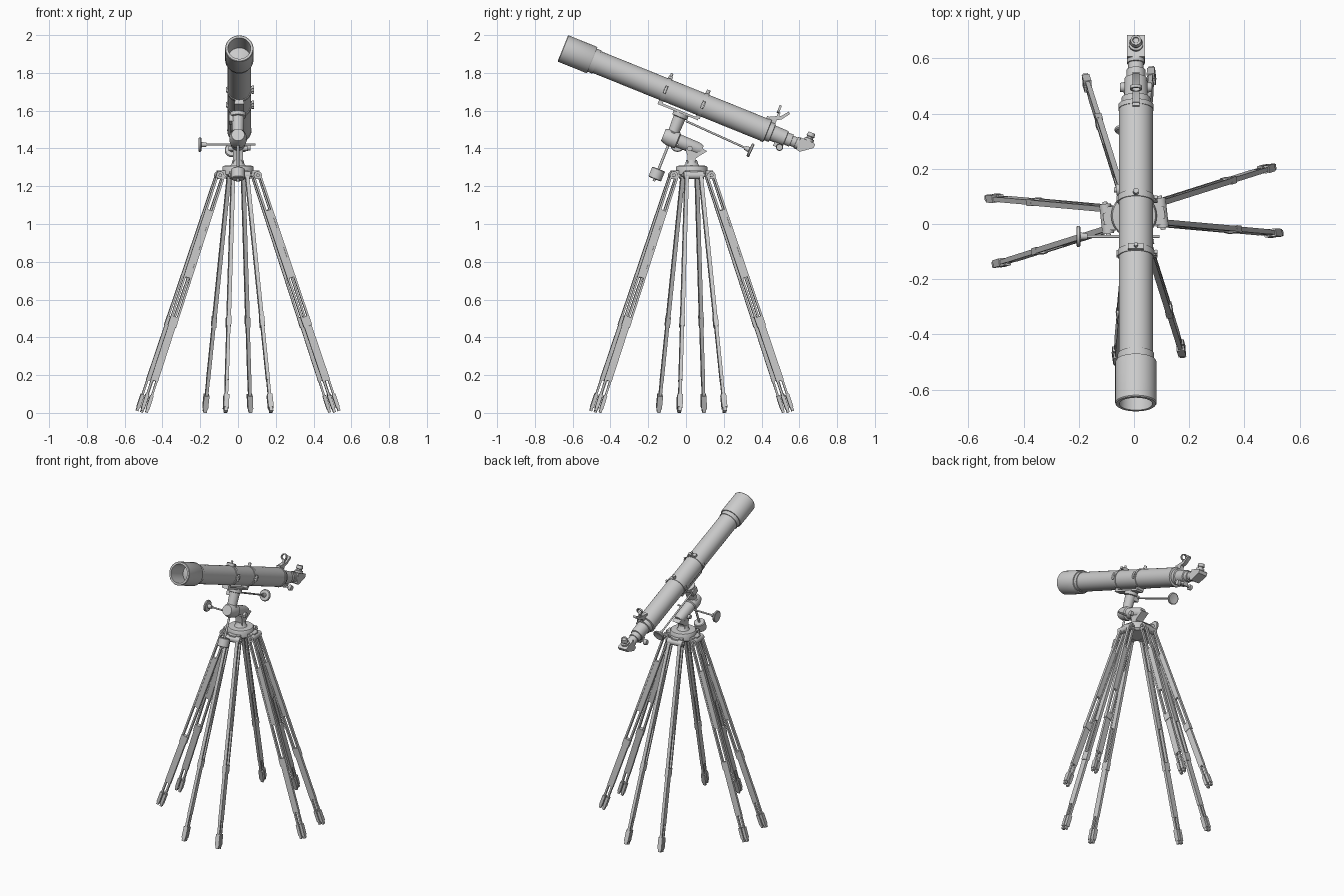
import bpy, bmesh
from math import radians, cos, sin, pi
from mathutils import Matrix, Vector

I = Matrix.Identity(4)


def finish(name, bm, M):
    bmesh.ops.remove_doubles(bm, verts=bm.verts, dist=1e-5)
    bmesh.ops.recalc_face_normals(bm, faces=bm.faces)
    me = bpy.data.meshes.new(name)
    bm.to_mesh(me)
    bm.free()
    me.shade_smooth()
    me.set_sharp_from_angle(angle=radians(32))
    ob = bpy.data.objects.new(name, me)
    ob.matrix_world = M
    bpy.context.collection.objects.link(ob)
    return ob


def lathe(name, prof, p, axis, M=I, n=40):
    """Spin (radius, distance) points about an axis starting at p."""
    bm = bmesh.new()
    vs = [bm.verts.new((r, 0, t)) for r, t in prof]
    es = [bm.edges.new(e) for e in zip(vs, vs[1:])]
    bmesh.ops.spin(bm, geom=vs + es, cent=(0, 0, 0), axis=(0, 0, 1),
                   angle=2 * pi, steps=n, use_merge=True)
    q = Vector(axis).to_track_quat('Z', 'Y').to_matrix().to_4x4()
    bmesh.ops.transform(bm, matrix=Matrix.Translation(p) @ q, verts=bm.verts)
    return finish(name, bm, M)


def rod(name, a, b, r, M=I, n=24):
    a, b = Vector(a), Vector(b)
    h = (b - a).length
    return lathe(name, [(0, 0), (r, 0), (r, h), (0, h)], a, b - a, M, n)


def boxes(name, parts, M=I):
    """Several (centre, size) boxes in one object."""
    bm = bmesh.new()
    for c, s in parts:
        bmesh.ops.create_cube(bm, size=1, matrix=Matrix.Translation(c) @ Matrix.Diagonal((*s, 1)))
    # boxes stay separate solids because none share corners
    return finish(name, bm, M)


def prism(name, pts, x, w, M=I):
    """Side profile in (y, z), extruded across x."""
    bm = bmesh.new()
    f = bm.faces.new([bm.verts.new((x - w / 2, *p)) for p in pts])
    ext = bmesh.ops.extrude_face_region(bm, geom=[f])['geom']
    bmesh.ops.translate(bm, vec=(w, 0, 0), verts=[v for v in ext if isinstance(v, bmesh.types.BMVert)])
    return finish(name, bm, M)


# Tube frame: local y runs back along the tube, local z is the tube's upper side
T = Matrix.Translation((0.007, -0.652, 1.93)) @ Matrix.Rotation(radians(-22), 4, 'X')
Y, X, Z = (0, 1, 0), (1, 0, 0), (0, 0, 1)
O = (0, 0, 0)

# Optical tube, hollow at the front
lathe("dew_shield", [(0.06, 0.15), (0.06, 0), (0.072, 0), (0.075, 0.004), (0.075, 0.162),
                     (0.072, 0.168), (0.066, 0.168), (0.066, 0.195), (0.06, 0.195)], O, Y, T, 48)
lathe("objective_lens", [(0, 0.128), (0.03, 0.132), (0.06, 0.142), (0.06, 0.155), (0, 0.155)], O, Y, T, 48)
lathe("main_tube", [(0, 0.165), (0.0615, 0.165), (0.0615, 1.155), (0, 1.155)], O, Y, T, 48)
lathe("focuser", [(0, 1.15), (0.064, 1.15), (0.064, 1.168), (0.052, 1.17), (0.052, 1.195), (0.043, 1.197),
                  (0.041, 1.272), (0.034, 1.274), (0.034, 1.305), (0.028, 1.306), (0.028, 1.33),
                  (0.032, 1.331), (0.032, 1.352), (0, 1.352)], O, Y, T)
prism("star_diagonal", [(1.345, -0.033), (1.368, -0.038), (1.428, 0.008), (1.43, 0.028), (1.42, 0.034),
                        (1.345, 0.034)], 0, 0.064, T)
lathe("eyepiece", [(0, 0.03), (0.026, 0.03), (0.026, 0.046), (0.018, 0.048), (0.018, 0.056),
                   (0.022, 0.06), (0.019, 0.08), (0.012, 0.08), (0.010, 0.076), (0, 0.076)],
      (0, 1.39, 0), Z, T, 24)

# Focus knobs and their block under the focuser
boxes("focus_block", [((0, 1.25, -0.046), (0.034, 0.05, 0.03))], T)
rod("focus_shaft", (-0.05, 1.26, -0.056), (0.05, 1.26, -0.056), 0.006, T)
for side in (-1, 1):
    lathe("focus_knob", [(0, 0), (0.018, 0), (0.019, 0.004), (0.016, 0.02), (0, 0.02)],
          (side * 0.038, 1.26, -0.056), (side, 0, 0), T, 24)

# Finder sight
boxes("finder_base", [((0, 1.165, 0.062), (0.026, 0.055, 0.022))], T)
prism("finder_arm", [(1.145, 0.062), (1.175, 0.062), (1.215, 0.085), (1.245, 0.128), (1.235, 0.138),
                     (1.205, 0.1), (1.15, 0.076)], 0, 0.026, T)
boxes("finder_stem", [((0, 1.19, 0.102), (0.014, 0.012, 0.03))], T)
lathe("finder_window", [(0.015, -0.006), (0.022, -0.006), (0.022, 0.006), (0.015, 0.006), (0.015, -0.006)],
      (0, 1.183, 0.13), Y, T, 24)

# Tube rings with clamp lugs and knobs
for u in (0.587, 0.80):
    lathe("tube_ring", [(0.06, -0.012), (0.0655, -0.012), (0.0655, 0.012), (0.06, 0.012)], (0, u, 0), Y, T, 48)
    boxes("ring_lug", [((0.07, u, 0.007), (0.016, 0.02, 0.008)), ((0.07, u, -0.007), (0.016, 0.02, 0.008)),
                       ((-0.066, u, 0), (0.01, 0.02, 0.024))], T)
    rod("ring_knob", (0.072, u, -0.02), (0.072, u, 0.022), 0.007, T, 16)
    boxes("ring_foot", [((0, u, -0.067), (0.045, 0.024, 0.018))], T)
boxes("camera_plate", [((0, 0.587, 0.071), (0.056, 0.022, 0.014))], T)
rod("camera_screw", (0, 0.587, 0.07), (0, 0.587, 0.094), 0.007, T, 16)
rod("ring_top_knob", (0, 0.80, 0.06), (0, 0.80, 0.085), 0.010, T, 16)
boxes("saddle_plate", [((0, 0.69, -0.079), (0.05, 0.23, 0.013))], T)

# Equatorial head, square to the tube
ax = -0.007
lathe("declination_housing", [(0, 0.083), (0.042, 0.083), (0.042, 0.105), (0.033, 0.108), (0.030, 0.19),
                              (0.036, 0.194), (0.036, 0.25), (0.022, 0.262), (0, 0.262)],
      (ax, 0.71, 0), (0, 0, -1), T)
lathe("polar_housing", [(0, 0.665), (0.034, 0.665), (0.045, 0.695), (0.045, 0.745), (0.036, 0.75),
                        (0.034, 0.86), (0.026, 0.885), (0, 0.885)], (ax, 0, -0.225), Y, T)
rod("counterweight_shaft", (ax, 0.71, -0.25), (ax, 0.71, -0.472), 0.007, T, 16)
lathe("counterweight", [(0, 0), (0.032, 0), (0.036, 0.004), (0.036, 0.054), (0.032, 0.058), (0, 0.058)],
      (ax, 0.71, -0.402), (0, 0, -1), T)
boxes("declination_gear_block", [((-0.035, 0.715, -0.115), (0.04, 0.05, 0.04))], T)
prism("latitude_bracket", [(-0.015, 1.43), (0.03, 1.435), (0.112, 1.385), (0.07, 1.36), (0.05, 1.345),
                           (0.05, 1.30), (0.008, 1.30), (0.008, 1.36)], 0, 0.052)
rod("latitude_bolt", (-0.05, 0.02, 1.40), (0.05, 0.02, 1.40), 0.014)


# Slow motion controls: thin rod ending in a handwheel
def control(name, a, b):
    a, b = Vector(a), Vector(b)
    rod(name + "_rod", a, b, 0.0055, I, 16)
    lathe(name + "_handwheel", [(0, -0.03), (0.011, -0.03), (0.014, -0.005), (0.034, -0.004), (0.038, 0),
                                (0.038, 0.008), (0.033, 0.011), (0.012, 0.008), (0, 0.008)], b, b - a, I, 32)


control("polar_control", (0.092, -0.045, 1.42), (-0.198, -0.045, 1.42))
control("declination_control", (-0.035, 0.0, 1.545), (-0.032, 0.338, 1.392))

# Tripod hub
C = (0, 0.03, 0)
lathe("tripod_hub", [(0, 1.25), (0.07, 1.25), (0.083, 1.262), (0.083, 1.3), (0.078, 1.308), (0.04, 1.31),
                     (0.034, 1.318), (0.028, 1.34), (0, 1.34)], C, Z)


# Eight legs in four pairs
def leg(name, top, foot, R):
    top, foot = Vector(top), Vector(foot)
    d = foot - top
    L = d.length
    d.normalize()
    t = d.cross(Vector((1, 0, 0))).normalized()   # sideways
    r = t.cross(d)                                # outward
    F = Matrix((r, t, d)).transposed().to_4x4()
    F.translation = top

    def span(x, w, th, a, b):
        return ((x, 0, (a + b) / 2 * L), (w, th, (b - a) * L))
    parts = [span(s * 0.017, 0.011, 0.02, 0, 0.63) for s in (-1, 1)]       # side rails
    parts += [span(0, 0.0232, 0.015, 0.15, 0.435),                         # spacer
              span(0, 0.046, 0.025, 0.60, 0.64),                           # clamp
              span(0, 0.040, 0.018, 0.635, 0.87)]                          # lower leg
    parts += [span(s * 0.013, 0.011, 0.016, 0.86, 0.95) for s in (-1, 1)]  # lower rails
    parts += [span(s * 0.0125, 0.019, 0.028, 0.93, 0.985) for s in (-1, 1)]  # fork foot
    parts += [span(s * 0.0125, 0.014, 0.02, 0.98, 1.0) for s in (-1, 1)]
    boxes(name, parts, R @ F)


for k in range(4):
    R = Matrix.Translation(C) @ Matrix.Rotation(radians(6.2 + 90 * k), 4, 'Z')
    boxes("hub_bracket", [((0.074, 0, 1.266), (0.05, 0.085, 0.034)),
                          ((0.098, 0, 1.262), (0.026, 0.044, 0.044))], R)
    rod("leg_pivot", (0.1, -0.054, 1.258), (0.1, 0.054, 1.258), 0.021, R)
    for s in (-1, 1):
        rod("pivot_bolt", (0.1, s * 0.05, 1.258), (0.1, s * 0.062, 1.258), 0.009, R, 12)
        leg("tripod_leg", (0.094, s * 0.037, 1.262), (0.513, s * 0.121, 0.0065), R)
